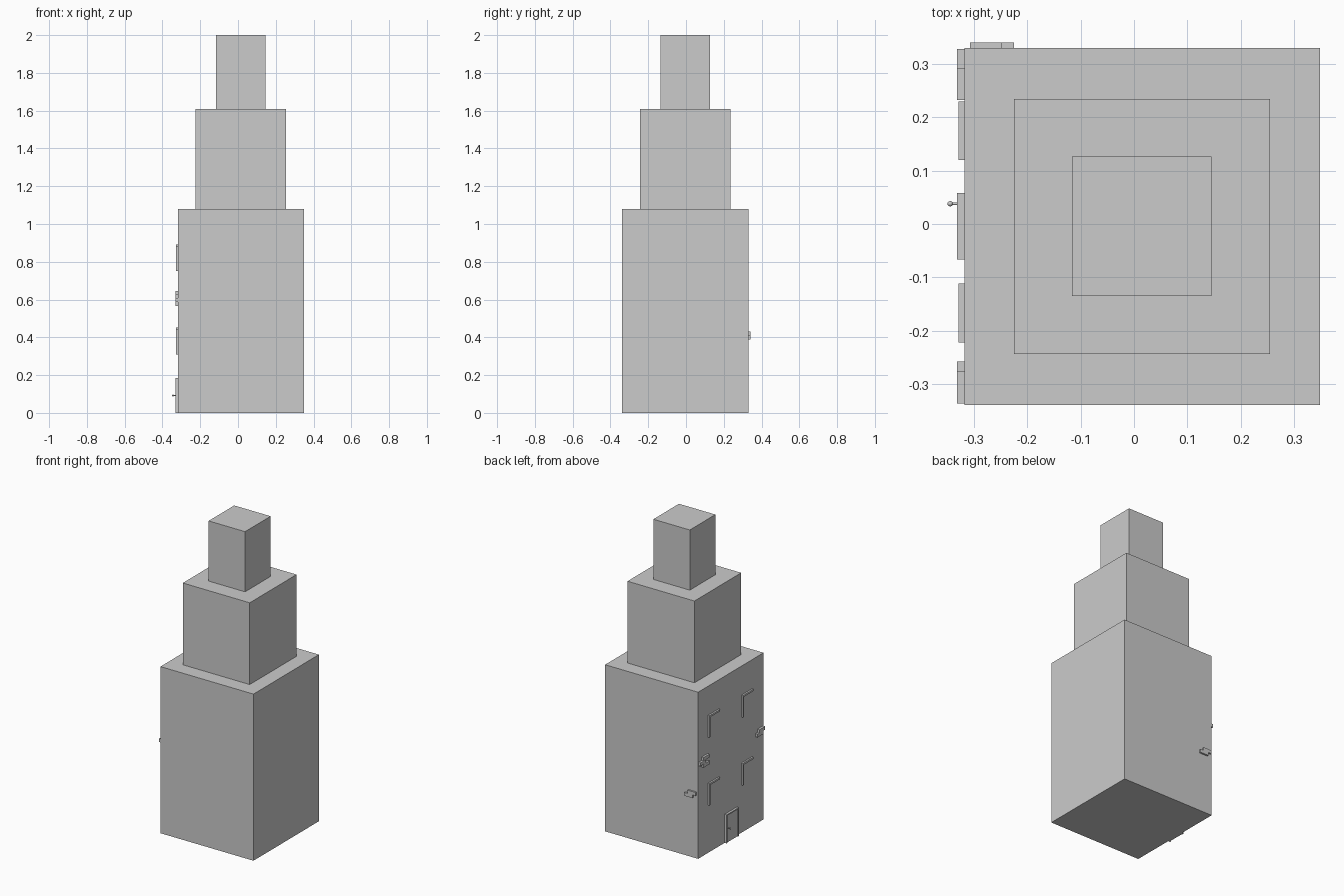
import bpy
from mathutils import Vector

default = bpy.data.objects.get("Cube")
if default:
    bpy.data.objects.remove(default, do_unlink=True)

stone = bpy.data.materials.new("plain_grey")
stone.use_nodes = True
colour = (0.6, 0.6, 0.6, 1)
stone.diffuse_color = colour
stone.node_tree.nodes["Principled BSDF"].inputs["Base Color"].default_value = colour


def box(name, x, y, z):
    """Box spanning the given ranges."""
    lo, hi = Vector((x[0], y[0], z[0])), Vector((x[1], y[1], z[1]))
    bpy.ops.mesh.primitive_cube_add(size=1, location=(lo + hi) / 2)
    ob = bpy.context.object
    ob.name = name
    ob.scale = hi - lo
    bpy.ops.object.transform_apply(location=False, rotation=False, scale=True)
    ob.data.materials.append(stone)
    return ob


# Three stacked tower tiers
box("lower_tier", (-0.318, 0.349), (-0.34, 0.33), (0, 1.08))
box("middle_tier", (-0.225, 0.255), (-0.244, 0.235), (1.08, 1.61))
box("top_tier", (-0.116, 0.145), (-0.135, 0.127), (1.61, 2.0))

WALL = -0.316
FACE = -0.332

# Window trims: one side bar and one top bar each
for y in (0.12, -0.222):
    for z in (0.31, 0.75):
        box("window_side_bar", (-0.329, WALL), (y + 0.098, y + 0.11), (z, z + 0.13))
        box("window_top_bar", (-0.329, WALL), (y, y + 0.11), (z + 0.13, z + 0.142))

# Door: panel within a frame
box("door_panel", (-0.327, WALL), (-0.059, 0.05), (0, 0.177))
box("door_left_jamb", (FACE, WALL), (0.05, 0.058), (0, 0.185))
box("door_right_jamb", (FACE, WALL), (-0.067, -0.059), (0, 0.185))
box("door_lintel", (FACE, WALL), (-0.059, 0.05), (0.177, 0.185))

# Door knob on a short stem
bpy.ops.mesh.primitive_cylinder_add(vertices=12, radius=0.0025, depth=0.02,
                                    location=(-0.335, 0.038, 0.092), rotation=(0, 1.5708, 0))
stem = bpy.context.object
stem.name = "knob_stem"
bpy.ops.mesh.primitive_uv_sphere_add(segments=16, ring_count=8, radius=0.005,
                                     location=(-0.345, 0.038, 0.092))
knob = bpy.context.object
knob.name = "door_knob"
for ob in (stem, knob):
    ob.data.materials.append(stone)
    bpy.context.view_layer.objects.active = ob
    ob.select_set(True)
    bpy.ops.object.shade_smooth_by_angle()

# Staggered raised bricks on the door wall
for y, z in ((0.233, 0.625), (0.268, 0.603), (0.233, 0.581), (-0.337, 0.587), (-0.318, 0.566)):
    box("raised_brick", (FACE, WALL), (y, y + 0.06), (z, z + 0.021))

# Staggered raised bricks on the back wall
for x, z in ((-0.308, 0.41), (-0.285, 0.389)):
    box("raised_back_brick", (x, x + 0.06), (0.328, 0.341), (z, z + 0.021))
